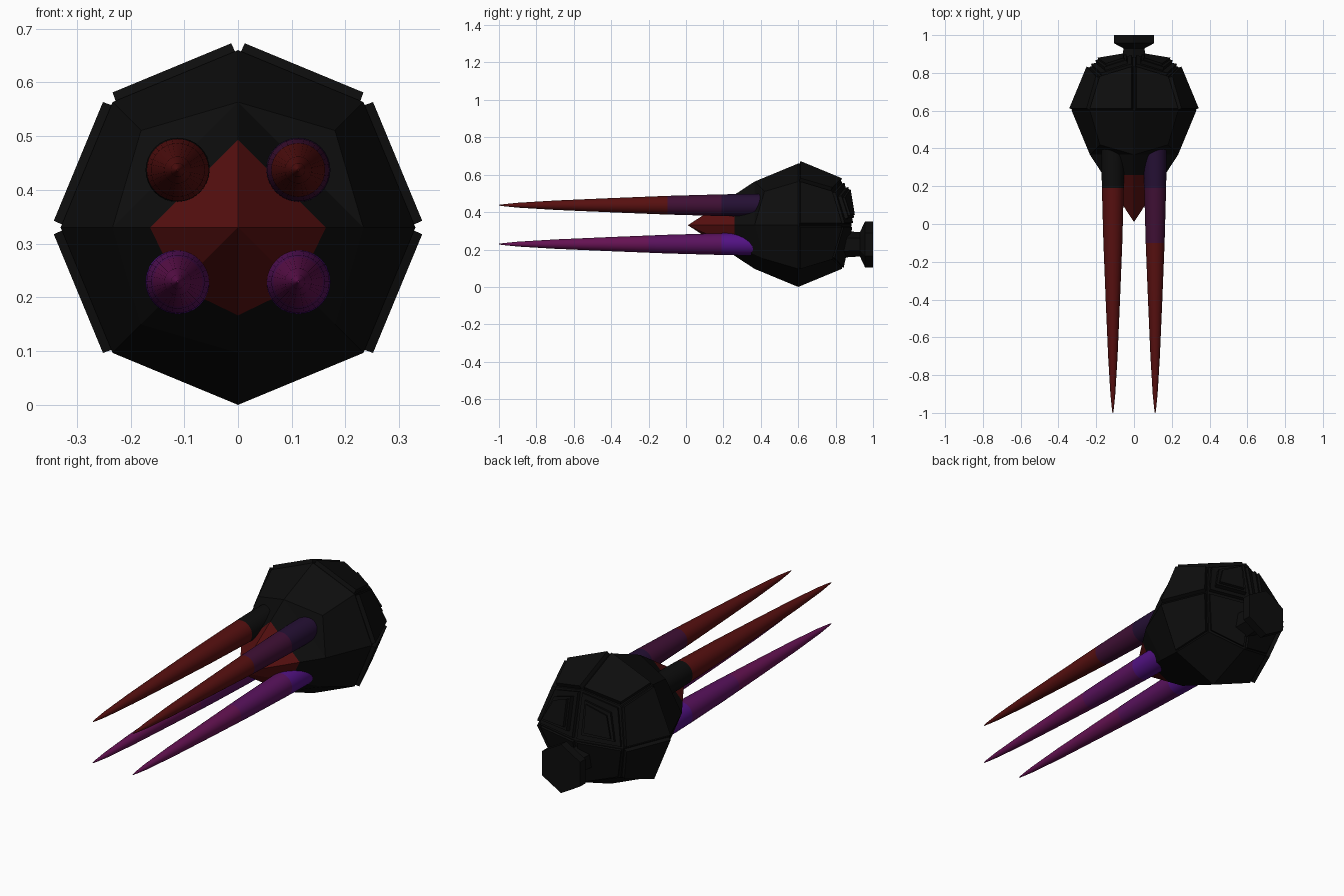
import bpy, bmesh
from math import sin, cos, pi
from itertools import product
from mathutils import Vector

cube = bpy.data.objects.get("Cube")
if cube:
    bpy.data.objects.remove(cube, do_unlink=True)


def material(name, r, g, b):
    m = bpy.data.materials.new(name)
    m.use_nodes = True
    m.diffuse_color = (r, g, b, 1)
    bsdf = m.node_tree.nodes["Principled BSDF"]
    bsdf.inputs["Base Color"].default_value = (r, g, b, 1)
    bsdf.inputs["Roughness"].default_value = 0.7
    return m


black = material("black", 0.004, 0.004, 0.004)
red = material("dark red", 0.095, 0.005, 0.005)
maroon = material("dark plum", 0.05, 0.005, 0.035)
indigo = material("dark indigo", 0.018, 0.005, 0.034)
violet = material("violet", 0.085, 0.006, 0.23)
purple = material("purple", 0.1, 0.006, 0.11)
magenta = material("magenta", 0.13, 0.006, 0.085)


def finish(bm, name, mats):
    bmesh.ops.recalc_face_normals(bm, faces=bm.faces)
    mesh = bpy.data.meshes.new(name)
    bm.to_mesh(mesh)
    bm.free()
    for m in mats:
        mesh.materials.append(m)
    ob = bpy.data.objects.new(name, mesh)
    bpy.context.collection.objects.link(ob)
    return ob


def revolve(name, profile, x, z, sides, mats, rule=lambda y: 0):
    """Turn (y, radius) pairs around an axis parallel to y."""
    bm = bmesh.new()
    rings = []
    for y, r in profile:
        angles = [2 * pi * i / sides for i in range(sides)]
        rings.append([bm.verts.new((x + r * sin(a), y, z + r * cos(a))) for a in angles])
    for a, b in zip(rings, rings[1:]):
        for i in range(sides):
            j = (i + 1) % sides
            f = bm.faces.new((a[i], a[j], b[j], b[i]))
            f.material_index = rule(f.calc_center_median().y)
    bm.faces.new(rings[0])
    end = bm.faces.new(rings[-1])
    end.material_index = rule(profile[-1][0])
    return finish(bm, name, mats)


# Body: faceted ball of kite faces, drawn out to a point at the front
R = 0.33
CENTRE = Vector((0, 0.6, R))
SCALE = {1: 1.0, 2: 0.7071, 3: 0.547}
bm = bmesh.new()
verts = {}
for key in product((-1, 0, 1), repeat=3):
    n = sum(map(abs, key))
    if n:
        p = Vector(key) * R * SCALE[n]
        if key == (0, -1, 0):
            p.y = -0.59
        elif key == (0, 1, 0):
            p.y = 0.285
        verts[key] = bm.verts.new(p + CENTRE)

side_plates, upper_panels, lower_panels = [], [], []
for corner in product((-1, 1), repeat=3):
    for axis in range(3):
        j, k = (axis + 1) % 3, (axis + 2) % 3

        def vert(*used):
            return verts[tuple(s if i in used else 0 for i, s in enumerate(corner))]

        tip, e1, far, e2 = vert(axis), vert(axis, j), vert(0, 1, 2), vert(axis, k)
        if axis == 1 and corner[1] < 0:
            # The snout creases differently above and below
            if corner[2] > 0:
                bm.faces.new((tip, e1, e2))
                bm.faces.new((e1, far, e2))
            else:
                bm.faces.new((tip, e1, far))
                bm.faces.new((tip, far, e2))
            continue
        f = bm.faces.new((tip, e1, far, e2))
        if corner[1] > 0:
            if axis == 1:
                (upper_panels if corner[2] > 0 else lower_panels).append(f)
            elif axis == 0 or corner[2] > 0:
                side_plates.append(f)
bmesh.ops.recalc_face_normals(bm, faces=bm.faces)


def raise_plates(faces, margin, height):
    bmesh.ops.inset_individual(bm, faces=faces, thickness=margin, depth=0)
    bmesh.ops.inset_individual(bm, faces=faces, thickness=0.001, depth=height)


# Raised armour on the rear half, with stepped panels at the back
raise_plates(side_plates, 0.008, 0.02)
raise_plates(lower_panels, 0.012, 0.01)
raise_plates(upper_panels, 0.012, 0.015)
raise_plates(upper_panels, 0.035, 0.02)
raise_plates(upper_panels, 0.018, 0.012)

# Red snout in front of a straight cut
SNOUT = 0.26
bmesh.ops.bisect_plane(bm, geom=bm.verts[:] + bm.edges[:] + bm.faces[:],
                       plane_co=(0, SNOUT, 0), plane_no=(0, 1, 0))
for f in bm.faces:
    f.material_index = int(f.calc_center_median().y < SNOUT)
finish(bm, "body", [black, red])

# Tail: six-sided neck and end cap
revolve("tail", [(0.78, 0.075), (0.93, 0.065), (0.957, 0.123), (1.0, 0.123)],
        0, 0.228, 6, [black])

# Four long spikes, each coloured in bands along its length
SPIKE = [(-1, 0.002), (-0.97, 0.006), (-0.9, 0.013), (-0.7, 0.025), (-0.4, 0.038),
         (-0.2, 0.046), (-0.1, 0.05), (0.19, 0.058), (0.3, 0.06), (0.46, 0.06)]


def spike(name, x, z, mats, breaks):
    ob = revolve(name, SPIKE, x, z, 32, mats, lambda y: sum(y > b for b in breaks))
    bpy.ops.object.select_all(action="DESELECT")
    ob.select_set(True)
    bpy.context.view_layer.objects.active = ob
    bpy.ops.object.shade_smooth_by_angle()


spike("upper_left_spike", 0.112, 0.437, [red, maroon, indigo], [-0.1, 0.19])
spike("upper_right_spike", -0.112, 0.437, [red, black], [0.19])
for name, x in (("lower_left_spike", 0.112), ("lower_right_spike", -0.112)):
    spike(name, x, 0.229, [magenta, purple, violet], [-0.2, 0.19])
